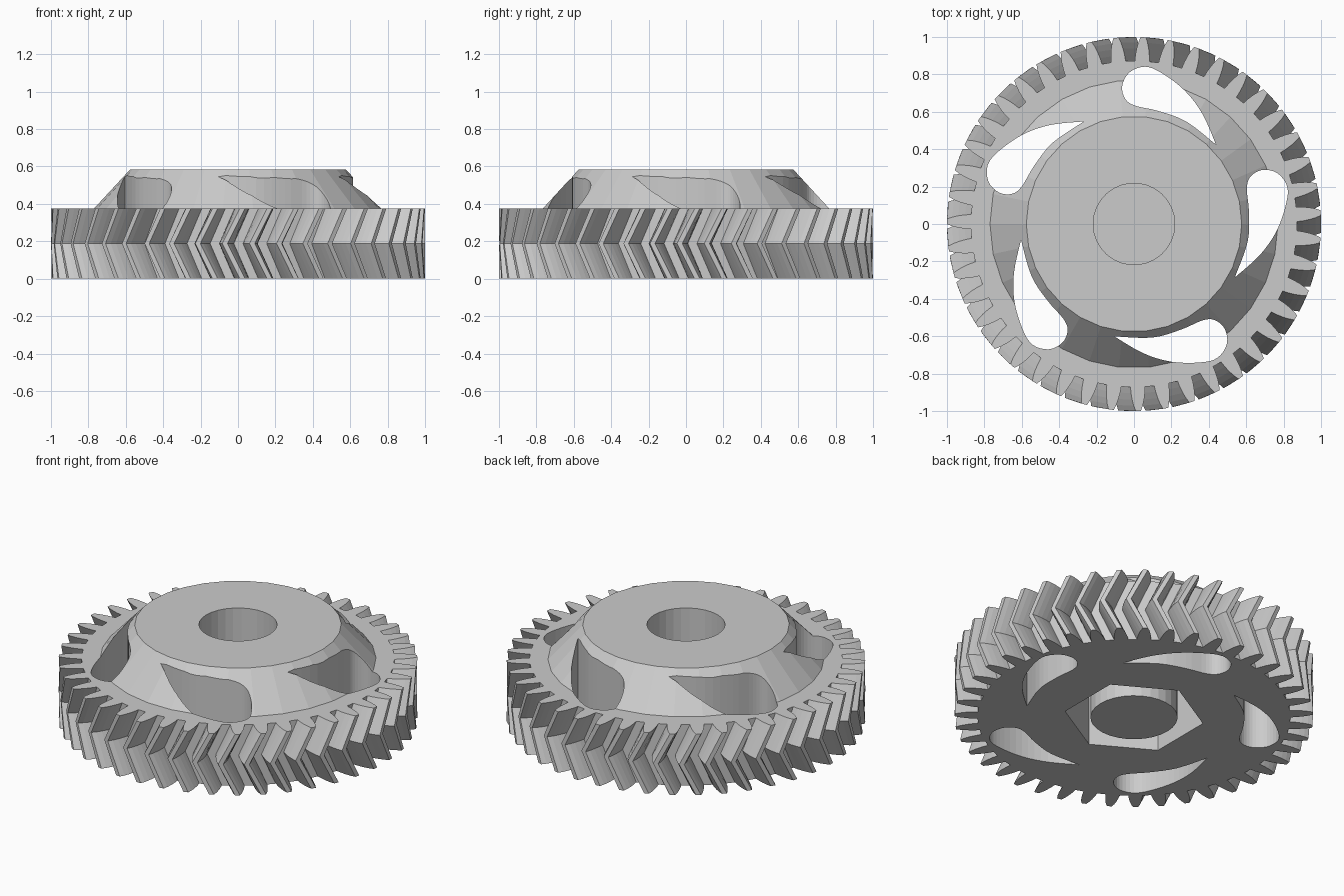
import bpy, bmesh, math
from math import cos, sin, radians, tau
from mathutils import Vector

cube = bpy.data.objects.get("Cube")
if cube:
    bpy.data.objects.remove(cube)

TEETH, MID, TOP, HUB_TOP = 43, 0.188, 0.375, 0.585
PHASE, TWIST = 0.06, -0.094
SEGS = 30

grey = bpy.data.materials.new("light_grey")
grey.use_nodes = True
colour = (0.6, 0.6, 0.6, 1)
grey.diffuse_color = colour
grey.node_tree.nodes["Principled BSDF"].inputs["Base Color"].default_value = colour


def polar(r, a, z=0.0):
    return Vector((r * cos(a), r * sin(a), z))


def loft(name, rings):
    """Closed solid skinned through rings of equal point count."""
    bm = bmesh.new()
    loops = [[bm.verts.new(p) for p in ring] for ring in rings]
    n = len(loops[0])
    for low, high in zip(loops, loops[1:]):
        for i in range(n):
            j = (i + 1) % n
            bm.faces.new((low[i], low[j], high[j], high[i]))
    bm.faces.new(loops[0][::-1])
    bm.faces.new(loops[-1])
    bmesh.ops.recalc_face_normals(bm, faces=bm.faces)
    mesh = bpy.data.meshes.new(name)
    bm.to_mesh(mesh)
    bm.free()
    mesh.materials.append(grey)
    obj = bpy.data.objects.new(name, mesh)
    bpy.context.collection.objects.link(obj)
    return obj


def lathe(name, profile, segs=SEGS, turn=0.0):
    return loft(name, [[polar(r, turn + tau * i / segs, z) for i in range(segs)]
                       for r, z in profile])


def combine(target, tool, operation):
    mod = target.modifiers.new(operation.title(), 'BOOLEAN')
    mod.operation, mod.solver, mod.object = operation, 'EXACT', tool
    bpy.context.view_layer.objects.active = target
    bpy.ops.object.modifier_apply(modifier=mod.name)
    bpy.data.objects.remove(tool)


# Herringbone rim: one convex, narrow-tipped tooth repeated, twisted to the middle and back
flank = [(0.872, 0.045), (0.905, 0.041), (0.94, 0.034), (0.972, 0.025), (1.0, 0.014)]
tooth = [(r, -a) for r, a in flank] + [(r, a) for r, a in reversed(flank)]


def gear_ring(z, twist):
    return [polar(r, a + PHASE + twist + tau * i / TEETH, z)
            for i in range(TEETH) for r, a in tooth]


gear = loft("herringbone_gear",
            [gear_ring(0, 0), gear_ring(MID, TWIST), gear_ring(TOP, 0)])

# Conical hub
combine(gear, lathe("hub", [(0.77, 0.3), (0.77, TOP), (0.576, HUB_TOP)]), 'UNION')

# Swept teardrop openings: radius and angle around the rounded end
teardrop = [(0.61, -43), (0.692, -29), (0.762, -18), (0.82, -7.5), (0.843, -1),
            (0.81, 4.8), (0.74, 7.9), (0.67, 7), (0.632, 2.3), (0.618, -9),
            (0.615, -24), (0.61, -43)]


def smooth_outline(turn):
    pts = [polar(r, radians(a + turn)) for r, a in teardrop]
    pts = [pts[0]] + pts + [pts[-1]]
    out = []
    for a, b, c, d in zip(pts, pts[1:], pts[2:], pts[3:]):
        for k in range(4):
            t = k / 4
            out.append(b + (c - a) * t / 2 + (a * 2 - b * 5 + c * 4 - d) * t * t / 2
                       + (b * 3 - a - c * 3 + d) * t ** 3 / 2)
    return out


for i in range(5):
    outline = smooth_outline(87 + 72 * i)
    cutter = loft("opening_cutter", [[p + Vector((0, 0, z)) for p in outline]
                                     for z in (-0.1, 0.8)])
    combine(gear, cutter, 'DIFFERENCE')

# Hexagonal pocket underneath and round bore above
combine(gear, lathe("pocket_cutter", [(0.39, -0.1), (0.39, 0.4)], 6, radians(30)), 'DIFFERENCE')
combine(gear, lathe("bore_cutter", [(0.218, 0.3), (0.218, 0.8)]), 'DIFFERENCE')

# Closed sleeve carrying the bore down through the pocket
lathe("bore_sleeve", [(0.243, 0.0), (0.243, 0.402), (0.218, 0.402), (0.218, 0.01)])
